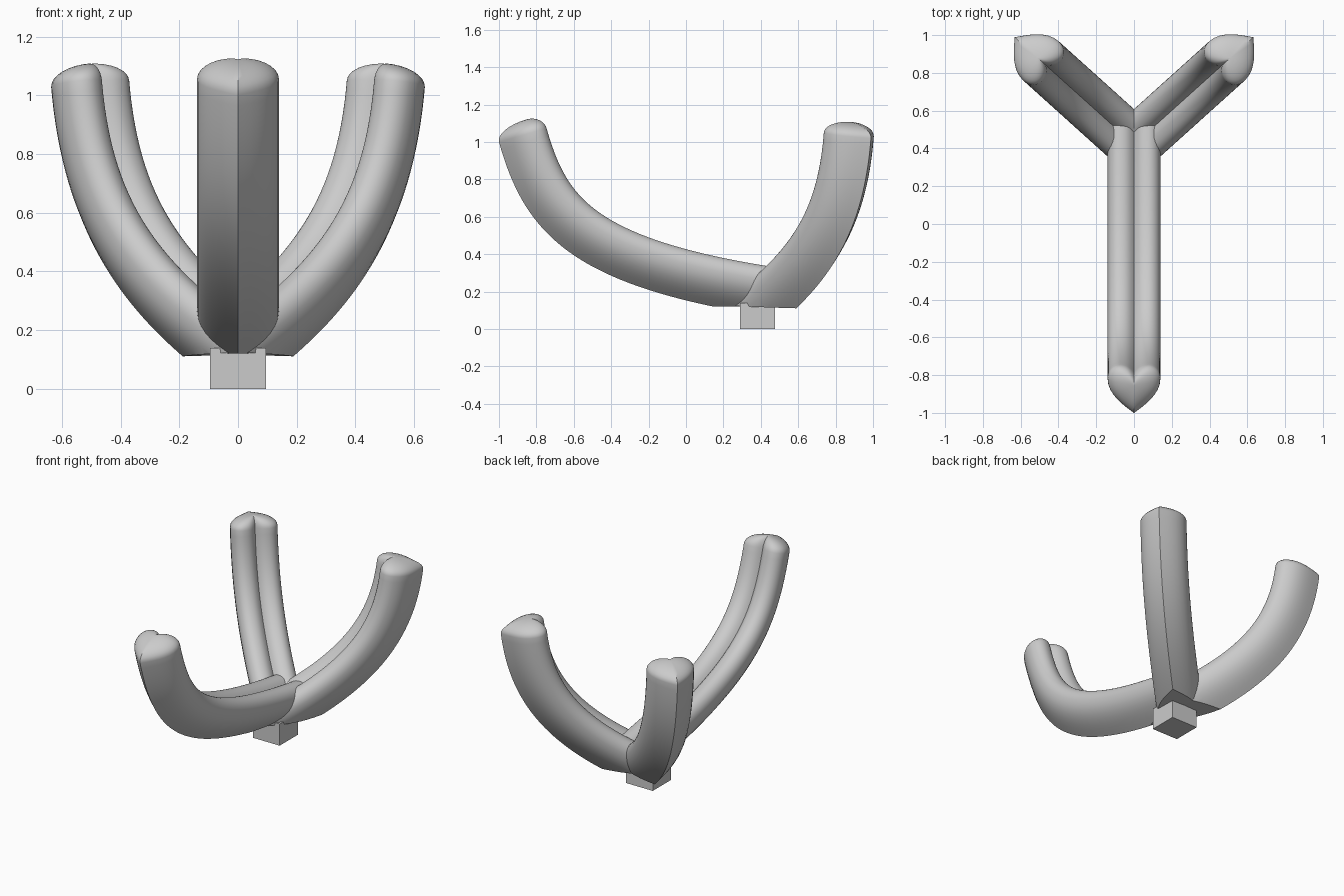
import bpy, bmesh, math
from mathutils import Vector
from mathutils.geometry import interpolate_bezier

if "Cube" in bpy.data.objects:
    bpy.data.objects.remove(bpy.data.objects["Cube"])

HUB = Vector((0, 0.42, 0))


def bezier(pts, n):
    return interpolate_bezier(*[Vector((a, b, 0)) for a, b in pts], n)


def heart():
    # Half outline: keel point at (0, 0), lobes on the inner side, then mirrored
    segs = [[(0, 0), (.05, .04), (.14, .10), (.14, .19)],
            [(.14, .19), (.14, .24), (.105, .265), (.075, .265)],
            [(.075, .265), (.04, .265), (.02, .25), (0, .225)]]
    half = []
    for s in segs:
        half += bezier(s, 9)[:-1]
    half.append(Vector((0, .225, 0)))
    return [(p.x, p.y) for p in half] + [(-p.x, p.y) for p in half[-2:0:-1]]


def cut(bm, co, no):
    # Removes the side the normal points to and caps the opening
    bmesh.ops.bisect_plane(bm, geom=bm.verts[:] + bm.edges[:] + bm.faces[:],
                           plane_co=co, plane_no=no, clear_outer=True)
    edges = [e for e in bm.edges if e.is_boundary]
    if edges:
        bmesh.ops.holes_fill(bm, edges=edges, sides=0)


def arm(name, angle, keel, dome, cuts):
    d = Vector((math.cos(angle), math.sin(angle), 0))
    side = Vector((-d.y, d.x, 0))
    up = Vector((0, 0, 1))
    path = bezier(keel, 40)
    shape = heart()
    cv = 0.175
    bm = bmesh.new()
    rings = []

    def ring(p, t, scale=1.0, lift=0.0):
        tan = d * t.x + up * t.y
        nor = up * t.x - d * t.y
        o = HUB + d * p.x + up * p.y + tan * lift
        rings.append([bm.verts.new(o + side * u * scale + nor * (cv + (v - cv) * scale))
                      for u, v in shape])

    # Swept heart section along the keel curve
    for i, p in enumerate(path):
        a, b = path[max(i - 1, 0)], path[min(i + 1, len(path) - 1)]
        t = (b - a).normalized()
        ring(p, t)
    # Domed tip
    for k in range(1, 9):
        f = math.radians(88) * k / 8
        ring(path[-1], t, math.cos(f), dome * math.sin(f))
    n = len(shape)
    for r0, r1 in zip(rings, rings[1:]):
        for j in range(n):
            bm.faces.new((r0[j], r0[(j + 1) % n], r1[(j + 1) % n], r1[j]))
    bm.faces.new(rings[-1])
    bm.faces.new(rings[0][::-1])
    for co, no in cuts:
        cut(bm, co, no)
    bmesh.ops.recalc_face_normals(bm, faces=bm.faces[:])
    me = bpy.data.meshes.new(name)
    bm.to_mesh(me)
    bm.free()
    ob = bpy.data.objects.new(name, me)
    bpy.context.collection.objects.link(ob)
    bpy.ops.object.select_all(action='DESELECT')
    bpy.context.view_layer.objects.active = ob
    ob.select_set(True)
    bpy.ops.object.shade_smooth_by_angle(angle=math.radians(35))
    return ob


# Long front arm, flat underneath at the hub
arm("front_arm", math.radians(-90),
    [(-.07, .06), (1.02, .22), (1.28, .50), (1.42, 1.0)], 0.075,
    [(Vector((0, 0, .12)), Vector((0, 0, -1)))])

# Two shorter back arms, mitred on the centre plane
BACK = [(-.10, -.08), (.50, .20), (.79, .50), (.85, 1.02)]
for name, a, s in (("back_arm_right", 42, 1), ("back_arm_left", 138, -1)):
    ang = math.radians(a)
    d = Vector((math.cos(ang), math.sin(ang), 0))
    base = (Vector((0, .42, .12)), (Vector((0, 0, -1)) - d * 0.036).normalized())
    arm(name, ang, BACK, 0.065, [base, (Vector((0, 0, 0)), Vector((-s, 0, 0)))])

# Square foot block under the hub
bpy.ops.mesh.primitive_cube_add(size=1, location=(0, .3825, .07))
foot = bpy.context.object
foot.name = "foot_block"
foot.scale = (.19, .185, .14)
